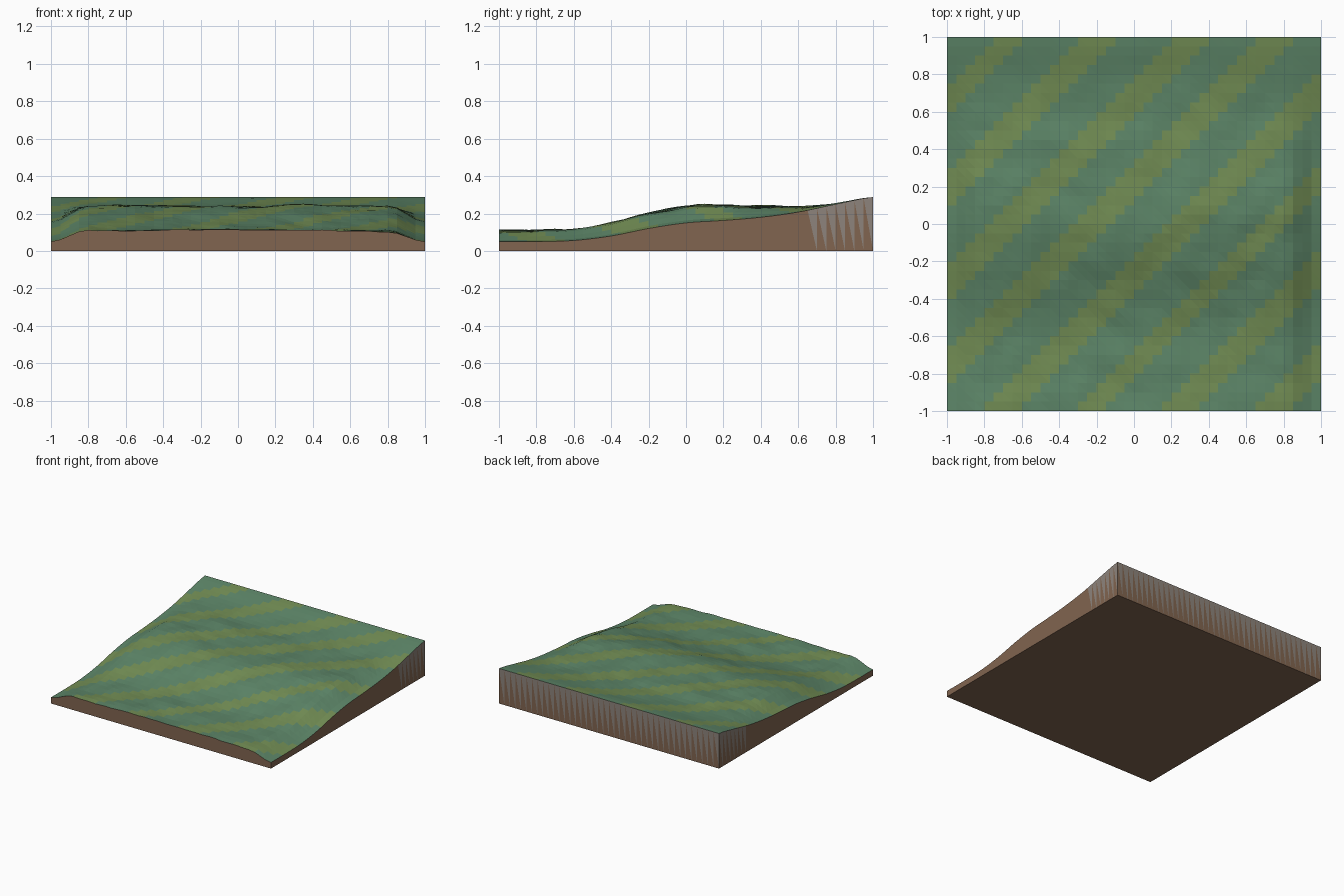
import bpy, bmesh, math
from mathutils import Vector, noise

if "Cube" in bpy.data.objects:
    bpy.data.objects.remove(bpy.data.objects["Cube"])

N = 40                      # cells per side
STEP = 2 / N
# heights every 0.2 along y: ground at the side edges, and extra rise inland
EDGE = [.05, .05, .056, .08, .12, .15, .163, .18, .208, .25, .288]
RISE = [.062, .058, .058, .066, .08, .087, .077, .055, .026, .004, 0]
COLORS = [("meadow", (.11, .24, .14)), ("grass_stripe", (.17, .27, .09)),
          ("earth", (.22, .13, .08)), ("stone", (.27, .23, .20))]


def curve(table, y):
    """Smooth (Catmull-Rom) lookup of a height table."""
    t = (y + 1) * 5
    i = min(int(t), 9)
    f = t - i
    a, b, c, d = (table[max(0, min(10, i + k))] for k in (-1, 0, 1, 2))
    return b + .5 * f * (c - a + f * (2*a - 5*b + 4*c - d + f * (3*(b - c) + d - a)))


def height(x, y):
    m = min(1, (1 - abs(x)) / .2)
    m = m * m * (3 - 2 * m)
    back = min(1, max(0, (1 - y) / .5))
    bumps = .012 * noise.noise(Vector((x * 3, y * 4, 1.7)))
    bumps += .009 * noise.noise(Vector((x * 8, y * 8, 5.2)))
    return curve(EDGE, y) + m * (curve(RISE, y) + back * bumps)


bm = bmesh.new()


def face(verts, mat):
    bm.faces.new(verts).material_index = mat


# Rolling ground surface with diagonal grass stripes
top = [[bm.verts.new((-1 + i * STEP, -1 + j * STEP,
                      height(-1 + i * STEP, -1 + j * STEP)))
        for i in range(N + 1)] for j in range(N + 1)]
for j in range(N):
    for i in range(N):
        a, b = top[j][i], top[j][i + 1]
        c, d = top[j + 1][i + 1], top[j + 1][i]
        for tri in ((a, b, d), (b, c, d)):
            p = sum((v.co for v in tri), Vector()) / 3
            wave = math.cos(2 * math.pi * (p.x - p.y - .27) / .48)
            face(tri, 1 if wave > .3 else 0)

# Earth walls, with stone wedges where the ground is high
rim = ([top[0][i] for i in range(N)] + [top[j][N] for j in range(N)]
       + [top[N][i] for i in range(N, 0, -1)] + [top[j][0] for j in range(N, 0, -1)])
base = [bm.verts.new((v.co.x, v.co.y, 0)) for v in rim]
for k in range(len(rim)):
    n = (k + 1) % len(rim)
    high = (rim[k].co.z + rim[n].co.z) / 2 > .214
    face((base[k], base[n], rim[k]), 2)
    face((base[n], rim[n], rim[k]), 3 if high else 2)

# Flat underside
face(base[::-1], 2)

mesh = bpy.data.meshes.new("terrain_tile")
bm.to_mesh(mesh)
bm.free()
for name, rgb in COLORS:
    mat = bpy.data.materials.new(name)
    mat.diffuse_color = (*rgb, 1)
    mat.use_nodes = True
    mat.node_tree.nodes["Principled BSDF"].inputs["Base Color"].default_value = mat.diffuse_color
    mesh.materials.append(mat)
bpy.context.collection.objects.link(bpy.data.objects.new("terrain_tile", mesh))
